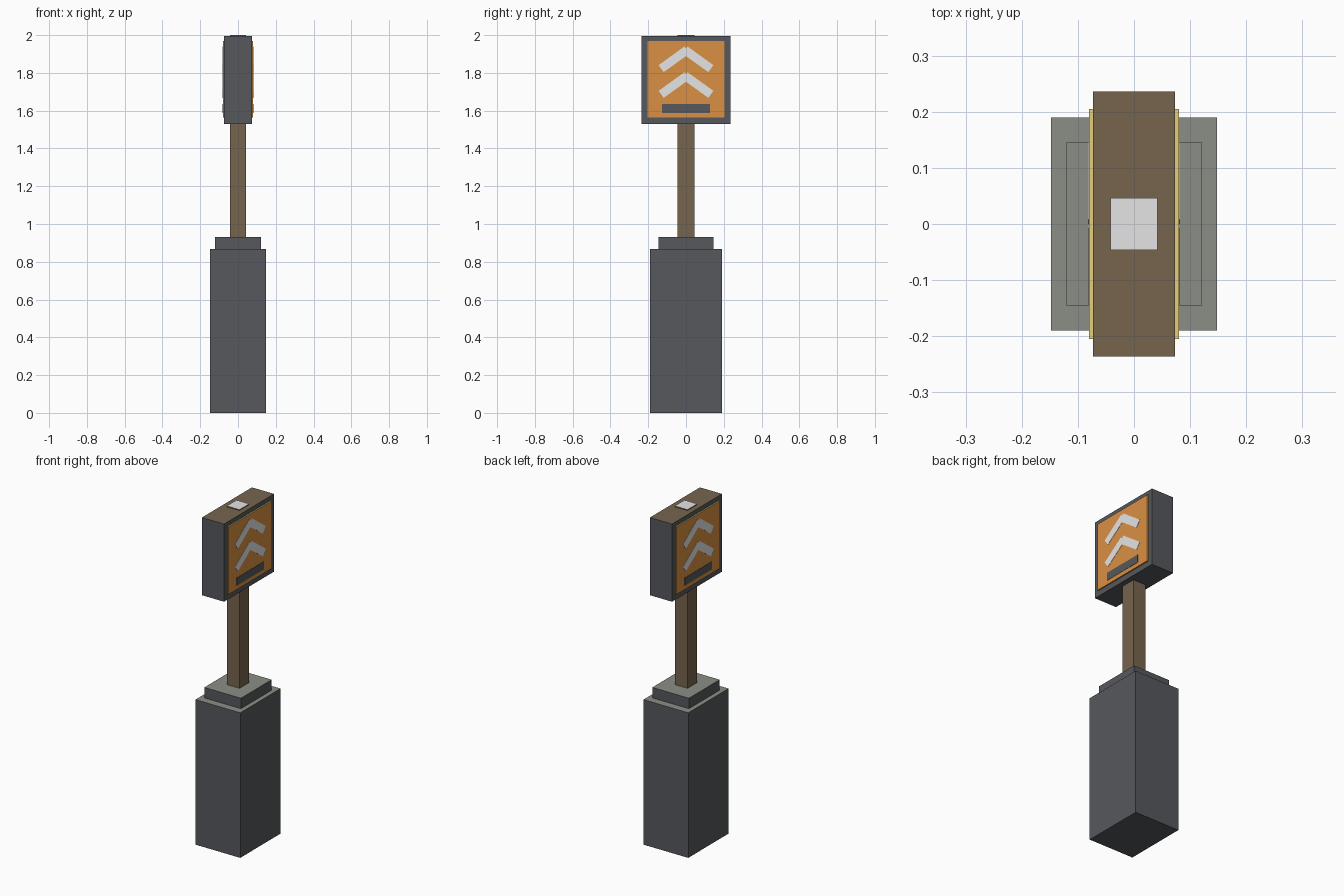
import bpy
import bmesh
from mathutils import Matrix, Vector

cube = bpy.data.objects.get("Cube")
if cube:
    bpy.data.objects.remove(cube, do_unlink=True)


def material(name, color):
    m = bpy.data.materials.new(name)
    m.use_nodes = True
    rgba = (*color, 1)
    m.diffuse_color = rgba
    m.node_tree.nodes["Principled BSDF"].inputs["Base Color"].default_value = rgba
    return m


slate = material("slate", (.092, .099, .11))
stone = material("stone grey", (.26, .27, .24))
brown = material("brown", (.184, .13, .077))
orange = material("orange", (.70, .28, .056))
yellow = material("pale yellow", (.80, .62, .185))
white = material("light grey", (.78, .78, .78))


def finish(name, bm, side, top=None):
    """Make an object; upward faces take the top colour."""
    bmesh.ops.recalc_face_normals(bm, faces=bm.faces)
    mesh = bpy.data.meshes.new(name)
    mesh.materials.append(side)
    if top:
        mesh.materials.append(top)
        for f in bm.faces:
            f.material_index = int(f.normal.z > .9)
    bm.to_mesh(mesh)
    bm.free()
    ob = bpy.data.objects.new(name, mesh)
    bpy.context.collection.objects.link(ob)
    return ob


def box(name, x, y, z, side, top=None):
    """Box from (min, max) pairs."""
    bm = bmesh.new()
    size = [b - a for a, b in (x, y, z)]
    mid = Vector([(a + b) / 2 for a, b in (x, y, z)])
    bmesh.ops.create_cube(bm, size=1, matrix=Matrix.Translation(mid) @ Matrix.Diagonal((*size, 1)))
    return finish(name, bm, side, top)


def chevron(name, x, drop):
    """Thin arrow plate from a mirrored half outline (y, z)."""
    half = [(.118, 1.804), (.145, 1.841), (.008, 1.94)]
    outline = [(0, 1.889)] + half + [(0, 1.929)] + [(-y, z) for y, z in reversed(half)]
    bm = bmesh.new()
    face = bm.faces.new([bm.verts.new((x[0], y, z - drop)) for y, z in outline])
    result = bmesh.ops.extrude_face_region(bm, geom=[face])
    moved = [v for v in result["geom"] if isinstance(v, bmesh.types.BMVert)]
    bmesh.ops.translate(bm, verts=moved, vec=(x[1] - x[0], 0, 0))
    return finish(name, bm, white)


def both(half):
    return (-half, half)


# Pedestal and post
box("pedestal", both(.148), both(.19), (0, .868), slate, stone)
box("pedestal_step", both(.121), both(.145), (.868, .931), slate, stone)
box("post", both(.042), both(.046), (.931, 2.0), brown, white)

# Sign box
box("sign_box", both(.073), both(.236), (1.53, 1.995), slate, brown)

# Panel, arrows and bar on each face
for side, s in (("left", 1), ("right", -1)):
    panel_x = sorted((s * .072, s * .0805))
    mark_x = sorted((s * .080, s * .082))
    box(side + "_panel", panel_x, both(.205), (1.563, 1.968), orange, yellow)
    chevron(side + "_upper_chevron", mark_x, 0)
    chevron(side + "_lower_chevron", mark_x, .136)
    box(side + "_bar", mark_x, both(.127), (1.587, 1.634), slate)
